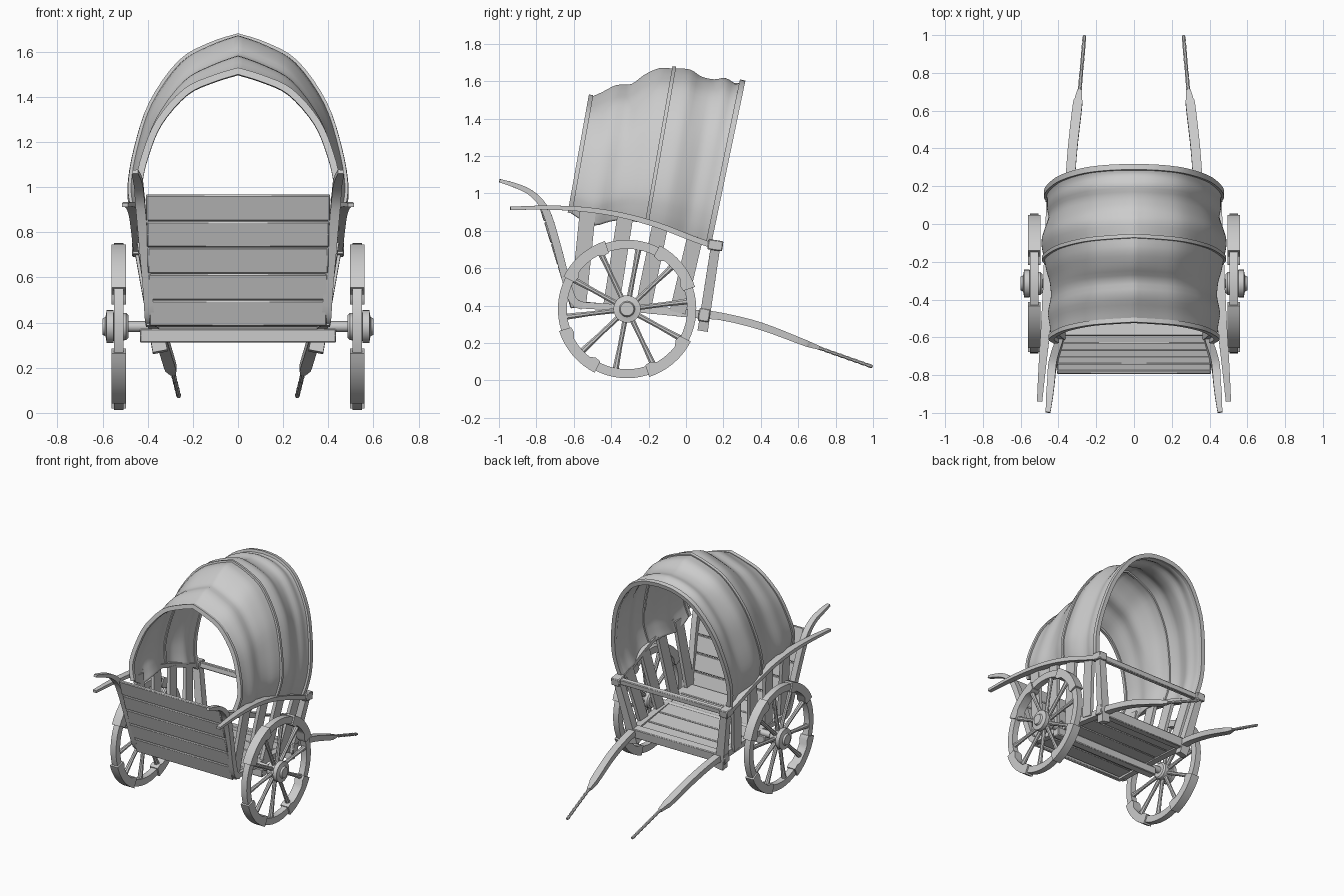
import bpy, bmesh, math
from mathutils import Vector, Matrix

if "Cube" in bpy.data.objects:
    bpy.data.objects.remove(bpy.data.objects["Cube"])


def finish(name, bm, mirror=False, angle=35, bevel=0):
    bmesh.ops.recalc_face_normals(bm, faces=bm.faces)
    me = bpy.data.meshes.new(name)
    bm.to_mesh(me)
    bm.free()
    for p in me.polygons:
        p.use_smooth = True
    me.set_sharp_from_angle(angle=math.radians(angle))
    ob = bpy.data.objects.new(name, me)
    bpy.context.collection.objects.link(ob)
    if bevel:
        b = ob.modifiers.new("bevel", 'BEVEL')
        b.width, b.segments = bevel, 1
    if mirror:
        ob.modifiers.new("mirror", 'MIRROR')
    return ob


def smooth(pts, n=4):
    """Catmull-Rom through tuples of any length."""
    out = []
    for i in range(len(pts) - 1):
        p = [pts[max(0, min(len(pts) - 1, i + k))] for k in (-1, 0, 1, 2)]
        for j in range(n):
            t = j / n
            out.append(tuple(0.5 * (2 * b + (c - a) * t + (2 * a - 5 * b + 4 * c - d) * t * t
                                    + (3 * b - a - 3 * c + d) * t ** 3) for a, b, c, d in zip(*p)))
    return out + [tuple(pts[-1])]


def sweep(name, pts, ref, mirror=False, sides=4):
    """Sweep a section along (x, y, z, width, height) points; width lies along ref."""
    bm = bmesh.new()
    rings = []
    for i, p in enumerate(pts):
        tan = (Vector(pts[min(i + 1, len(pts) - 1)][:3]) - Vector(pts[max(i - 1, 0)][:3])).normalized()
        a = Vector(ref)
        a = (a - tan * a.dot(tan)).normalized()
        b = tan.cross(a)
        k = math.sqrt(2) if sides == 4 else 1
        ring = []
        for j in range(sides):
            an = 2 * math.pi * (j + .5) / sides
            ring.append(bm.verts.new(Vector(p[:3]) + a * (p[3] / 2 * k * math.cos(an))
                                     + b * (p[4] / 2 * k * math.sin(an))))
        rings.append(ring)
    for r, q in zip(rings, rings[1:]):
        for j in range(sides):
            bm.faces.new((r[j], r[(j + 1) % sides], q[(j + 1) % sides], q[j]))
    bm.faces.new(rings[0])
    bm.faces.new(rings[-1])
    return finish(name, bm, mirror)


def box(name, c, size, tilt=0, mirror=False):
    bm = bmesh.new()
    m = Matrix.Translation(c) @ Matrix.Rotation(tilt, 4, 'X') @ Matrix.Diagonal((*size, 1))
    bmesh.ops.create_cube(bm, size=1, matrix=m)
    return finish(name, bm, mirror, bevel=.005)


def planks(name, a, b, n, x0, x1, thick):
    """n boards laid across x, side by side from a to b in the yz plane."""
    dy, dz = b[0] - a[0], b[1] - a[1]
    step = math.hypot(dy, dz) / n
    for i in range(n):
        f = (i + .5) / n
        box(f"{name}_{i + 1}", (0, a[0] + dy * f, a[1] + dz * f),
            (2 * (x0 + (x1 - x0) * f), step - .004, thick), math.atan2(dz, dy))


# --- wheels ---
CY, CZ = -.315, .382


def lathe_x(name, prof, n=24):
    bm = bmesh.new()
    rings = [[bm.verts.new((x, CY + r * math.cos(2 * math.pi * j / n), CZ + r * math.sin(2 * math.pi * j / n)))
              for j in range(n)] for x, r in prof]
    for r, q in zip(rings, rings[1:]):
        for j in range(n):
            bm.faces.new((r[j], r[(j + 1) % n], q[(j + 1) % n], q[j]))
    bm.faces.new(rings[0])
    bm.faces.new(rings[-1])
    return finish(name, bm, True)


def felloe(name, a0, a1, r0, r1, x0, x1, dip, n=8):
    bm = bmesh.new()
    rings = []
    for i in range(n + 1):
        a = a0 + (a1 - a0) * i / n
        ri = r0 - (dip if i in (1, n - 1) else dip * .6 if i in (0, n) else 0)
        rings.append([bm.verts.new((x, CY - r * math.cos(a), CZ + r * math.sin(a)))
                      for x, r in ((x0, ri), (x1, ri), (x1, r1), (x0, r1))])
    for r, q in zip(rings, rings[1:]):
        for j in range(4):
            bm.faces.new((r[j], r[(j + 1) % 4], q[(j + 1) % 4], q[j]))
    bm.faces.new(rings[0])
    bm.faces.new(rings[-1])
    finish(name, bm, True)


for i in range(8):
    a0 = math.radians(-18 + 45 * i)
    a1 = a0 + math.radians(45)
    if i % 2:
        felloe(f"wheel_felloe_{i}", a0, a1, .325, .382, .496, .56, .016)
    else:
        felloe(f"wheel_felloe_{i}", a0, a1, .322, .37, .506, .55, 0)
for i in range(10):
    a = 2 * math.pi * (i + .2) / 10
    d = Vector((0, math.cos(a), math.sin(a)))
    c = Vector((.528, CY, CZ))
    sweep(f"wheel_spoke_{i}", [(*(c + d * .05), .03, .03), (*(c + d * .2), .026, .026),
                               (*(c + d * .335), .036, .036)], (1, 0, 0), True, 8)
lathe_x("wheel_hub", [(.485, .05), (.495, .06), (.55, .062), (.552, .073), (.582, .073), (.585, .05),
                      (.588, .042), (.6, .036)])
lathe_x("axle", [(0, .024), (.5, .024)], 12)
box("axle_beam", (0, CY, .342), (.87, .06, .06))

# --- floor and front board ---
planks("floor_board", (-.595, .415), (.1, .35), 5, .385, .35, .022)
planks("front_board", (-.605, .385), (-.785, .968), 5, .39, .41, .022)

# --- side sills continuing into the pulling shafts ---
sweep("shaft", smooth([(.385, -.60, .405, .04, .035), (.37, -.3, .385, .045, .035), (.35, .06, .355, .05, .045),
                       (.34, .2, .34, .05, .04), (.325, .4, .29, .05, .04), (.30, .62, .207, .05, .034),
                       (.294, .66, .192, .04, .03), (.287, .71, .175, .024, .02)]), (1, 0, 0), True)
grip = []
for i in range(25):
    f = i / 24
    r = .022 if i % 3 else .017
    grip.append((.288 - .026 * f, .70 + .297 * f, .178 - .105 * f, r, r))
sweep("shaft_grip", grip, (1, 0, 0), True, 8)

# --- curved front posts with outward horns ---
S = .042
sweep("front_post", smooth([(.385, -.555, .40, S, S), (.392, -.605, .43, S, S), (.40, -.645, .55, S, S),
                            (.415, -.69, .72, S, S), (.428, -.735, .87, S, S), (.435, -.775, .95, S, .036),
                            (.44, -.84, 1.01, .04, .03), (.448, -.92, 1.045, .036, .025),
                            (.455, -.997, 1.068, .025, .018)]), (1, 0, 0), True)

# --- arched side rails ---
sweep("side_rail", smooth([(.50, -.94, .92, .028, .018), (.485, -.75, .924, .04, .022), (.468, -.55, .915, .05, .026),
                           (.458, -.35, .885, .05, .028), (.45, -.15, .83, .05, .03), (.442, .04, .757, .05, .03),
                           (.438, .16, .715, .05, .03)]), (1, 0, 0), True)

# --- side stakes between floor and rail ---
for i, (y0, y1, z1) in enumerate([(-.575, -.525, .905), (-.40, -.325, .875), (-.23, -.14, .82), (-.045, .045, .75)]):
    sweep(f"side_stake_{i + 1}", [(.375, y0, .39 - .1 * (y0 + .3), .025, .085),
                                  (.435, y1, z1, .025, .085)], (1, 0, 0), True)

# --- rear posts and crossbars ---
sweep("rear_post", [(.345, .09, .27, .065, .055), (.435, .16, .73, .05, .05)], (1, 0, 0), True)
box("rear_rail_block", (.437, .157, .723), (.065, .08, .055), -.15, True)
box("rear_top_bar", (0, .16, .722), (.87, .035, .04), -.15)
box("rear_bottom_bar", (0, .097, .35), (.8, .06, .07), -.15)

# --- canvas cover: arch sections at stations (base y, base z, top y, top z, half width) ---
stations = [(-.62, .90, -.51, 1.51, .435), (-.56, .86, -.45, 1.535, .44), (-.49, .83, -.37, 1.575, .45),
            (-.41, .85, -.29, 1.58, .435), (-.33, .86, -.22, 1.63, .44), (-.27, .85, -.14, 1.665, .458),
            (-.21, .84, -.065, 1.662, .47), (-.13, .82, .02, 1.658, .485), (-.07, .80, .08, 1.62, .472),
            (0, .78, .15, 1.605, .448), (.05, .76, .21, 1.612, .455), (.09, .745, .26, 1.585, .455),
            (.12, .73, .30, 1.59, .46)]
pointed = [(0, 1), (.25, .945), (.53, .85), (.80, .63), (.94, .39), (1, .2), (.98, .09), (.94, 0)]
rounded = [(0, 1), (.27, .98), (.56, .89), (.82, .68), (.95, .44), (1, .24), (.98, .1), (.93, 0)]


def arch(st, grow=0):
    y0, z0, y1, z1, w = st
    f = max(0, min(1, (y0 + .3) / .4))
    prof = smooth([(a * (1 - f) + c * f, b * (1 - f) + d * f)
                   for (a, b), (c, d) in zip(pointed, rounded)], 4)
    half = [((w + grow) * u, y0 + (y1 - y0) * v, z0 + (z1 + grow - z0) * v) for u, v in prof]
    return [(-x, y, z) for x, y, z in reversed(half[1:])] + half


bm = bmesh.new()
rows = [[bm.verts.new(p) for p in arch(s)] for s in smooth(stations, 3)]
for r, q in zip(rows, rows[1:]):
    for j in range(len(r) - 1):
        bm.faces.new((r[j], r[j + 1], q[j + 1], q[j]))
cover = finish("canvas_cover", bm, angle=60)
sol = cover.modifiers.new("thickness", 'SOLIDIFY')
sol.thickness, sol.offset = .01, 0

# --- bent wooden hoops ---
for name, k, wid in (("front_hoop", 0, .024), ("middle_hoop", 6, .02), ("rear_hoop", 12, .03)):
    s = stations[k]
    normal = Vector((0, s[3] - s[1], s[0] - s[2])).normalized()
    sweep(name, [(*p, wid, .03) for p in arch(s, .002)], normal)
